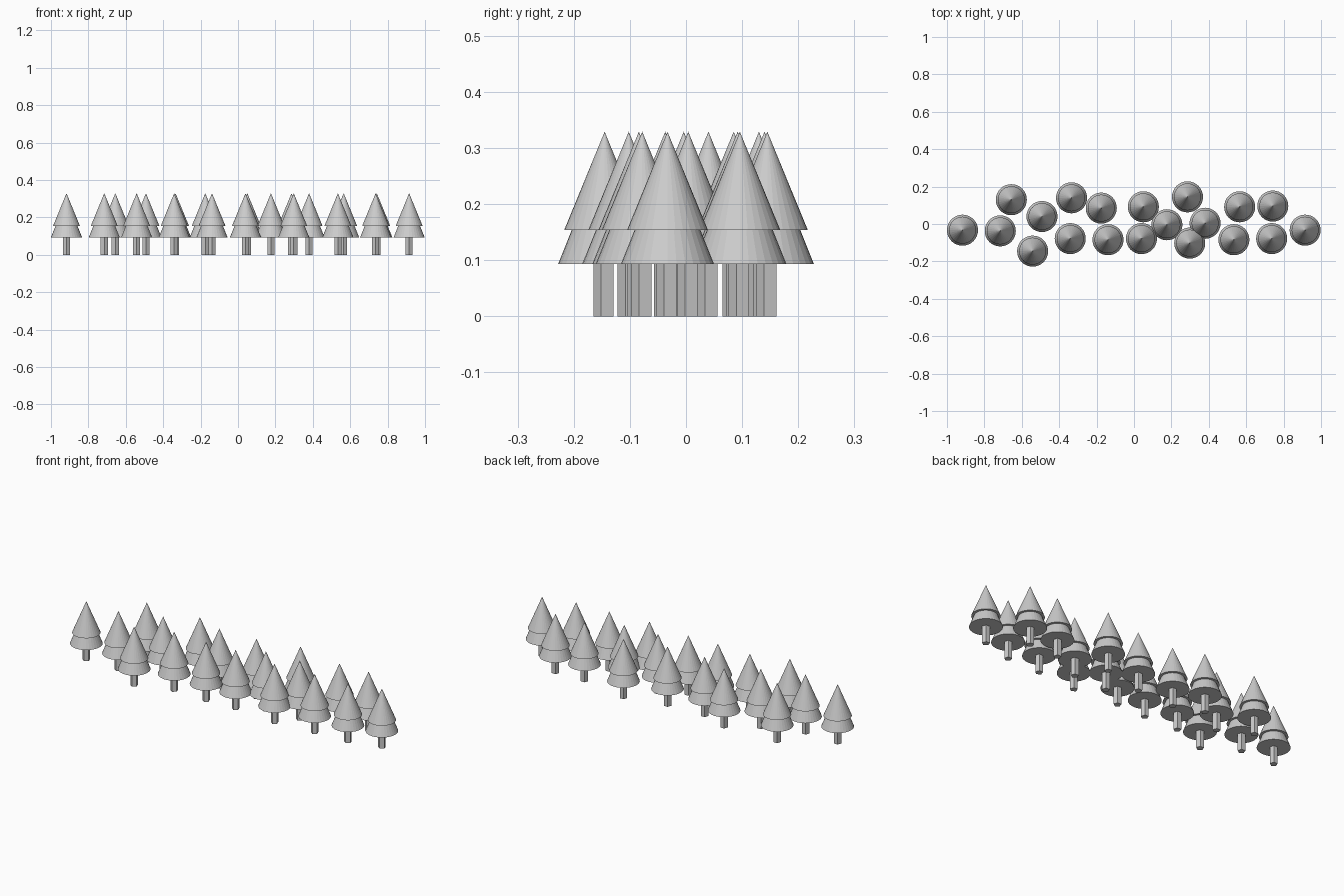
import bpy
import bmesh
from math import pi
from mathutils import Matrix

default_cube = bpy.data.objects.get("Cube")
if default_cube:
    bpy.data.objects.remove(default_cube, do_unlink=True)

# One plain grey for the whole grove
grey = bpy.data.materials.new("plain_grey")
grey.use_nodes = True
colour = (0.6, 0.6, 0.6, 1)
grey.diffuse_color = colour
grey.node_tree.nodes["Principled BSDF"].inputs["Base Color"].default_value = colour


def tapered_mesh(name, sides, bottom_radius, top_radius, bottom, top):
    """Flat-shaded capped prism or cone with one corner towards the front."""
    bm = bmesh.new()
    placement = Matrix.Translation((0, 0, (bottom + top) / 2)) @ Matrix.Rotation(pi, 4, "Z")
    bmesh.ops.create_cone(bm, cap_ends=True, segments=sides, radius1=bottom_radius,
                          radius2=top_radius, depth=top - bottom, matrix=placement)
    bmesh.ops.remove_doubles(bm, verts=bm.verts, dist=1e-5)
    mesh = bpy.data.meshes.new(name)
    bm.to_mesh(mesh)
    bm.free()
    mesh.materials.append(grey)
    return mesh


# Parts shared by every tree
tree_parts = {
    "trunk": tapered_mesh("trunk", 5, 0.02, 0.02, 0, 0.093),
    "lower_foliage": tapered_mesh("lower_foliage", 32, 0.083, 0, 0.093, 0.3),
    "upper_foliage": tapered_mesh("upper_foliage", 32, 0.072, 0, 0.154, 0.329),
}

# Scattered double row of trees, ordered along x
tree_spots = [
    (-0.917, -0.033), (-0.715, -0.037), (-0.656, 0.13), (-0.542, -0.145),
    (-0.492, 0.04), (-0.341, -0.078), (-0.334, 0.14), (-0.175, 0.085),
    (-0.139, -0.084), (0.04, -0.078), (0.05, 0.092), (0.176, -0.004),
    (0.286, 0.145), (0.298, -0.102), (0.38, 0.004), (0.534, -0.084),
    (0.565, 0.092), (0.736, -0.078), (0.742, 0.096), (0.915, -0.033),
]

for number, (x, y) in enumerate(tree_spots, start=1):
    for part, mesh in tree_parts.items():
        tree_part = bpy.data.objects.new(f"tree_{number}_{part}", mesh)
        tree_part.location = (x, y, 0)
        bpy.context.collection.objects.link(tree_part)
